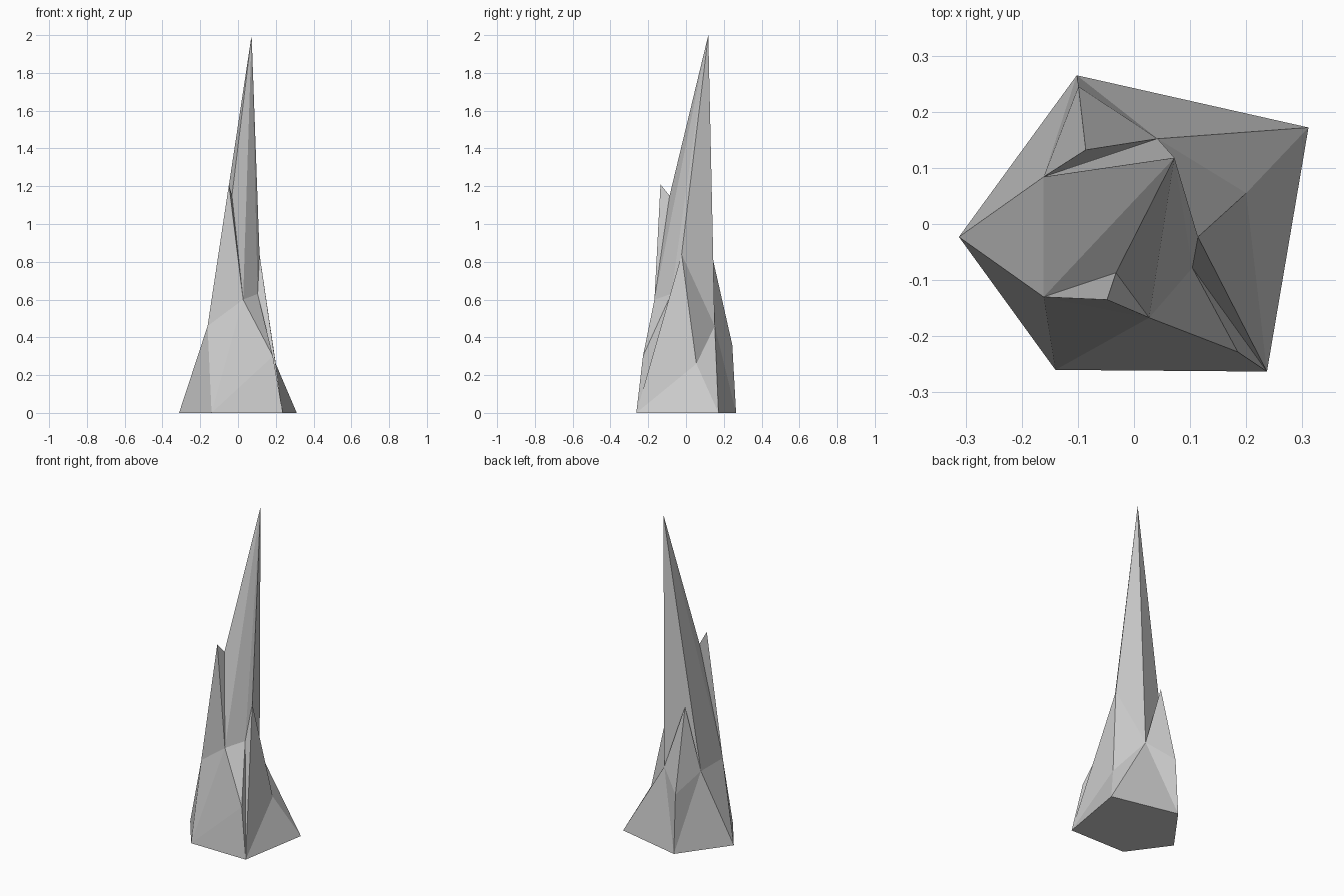
import bpy
import bmesh

if "Cube" in bpy.data.objects:
    bpy.data.objects.remove(bpy.data.objects["Cube"])

# Named corners of the rock: base pentagon, shoulder ring, side spurs and main tip
points = {
    # base
    "A": (-.312, -.023, 0), "B": (-.14, -.26, 0), "C": (.237, -.263, 0),
    "D": (.311, .172, 0), "E": (-.102, .265, 0),
    # shoulder
    "P": (-.161, .084, .46), "Q": (-.161, -.13, .46), "U": (.027, -.167, .60),
    "V": (.185, -.228, .30), "Y": (.2, .055, .26), "Z": (.042, .152, .46),
    "N": (-.099, .245, .36),
    # front, right and back spurs
    "R": (-.048, -.135, 1.21), "S": (-.032, -.087, 1.15),
    "W": (.104, -.078, .63), "X": (.114, -.023, .84), "M": (-.086, .132, .86),
    # main tip
    "T": (.072, .118, 2),
}

facets = (
    "EDCBA "                                  # underside
    "ABQ BUQ BVU BCV CDY DZY DEZ ENZ AEP APQ "  # skirt
    "QRU QSR RSU QTS STU "                    # front spur
    "UVW VCW CXW CYX XYZ "                    # right spur
    "PEN PNM NZM MZP "                        # back spur
    "PTQ PZT TXZ TUW TWX"                     # main spire
).split()

bm = bmesh.new()
corner = {name: bm.verts.new(co) for name, co in points.items()}
for facet in facets:
    bm.faces.new([corner[c] for c in facet])
bmesh.ops.recalc_face_normals(bm, faces=bm.faces)

mesh = bpy.data.meshes.new("rock_spire")
bm.to_mesh(mesh)
bm.free()
spire = bpy.data.objects.new("rock_spire", mesh)
bpy.context.collection.objects.link(spire)
